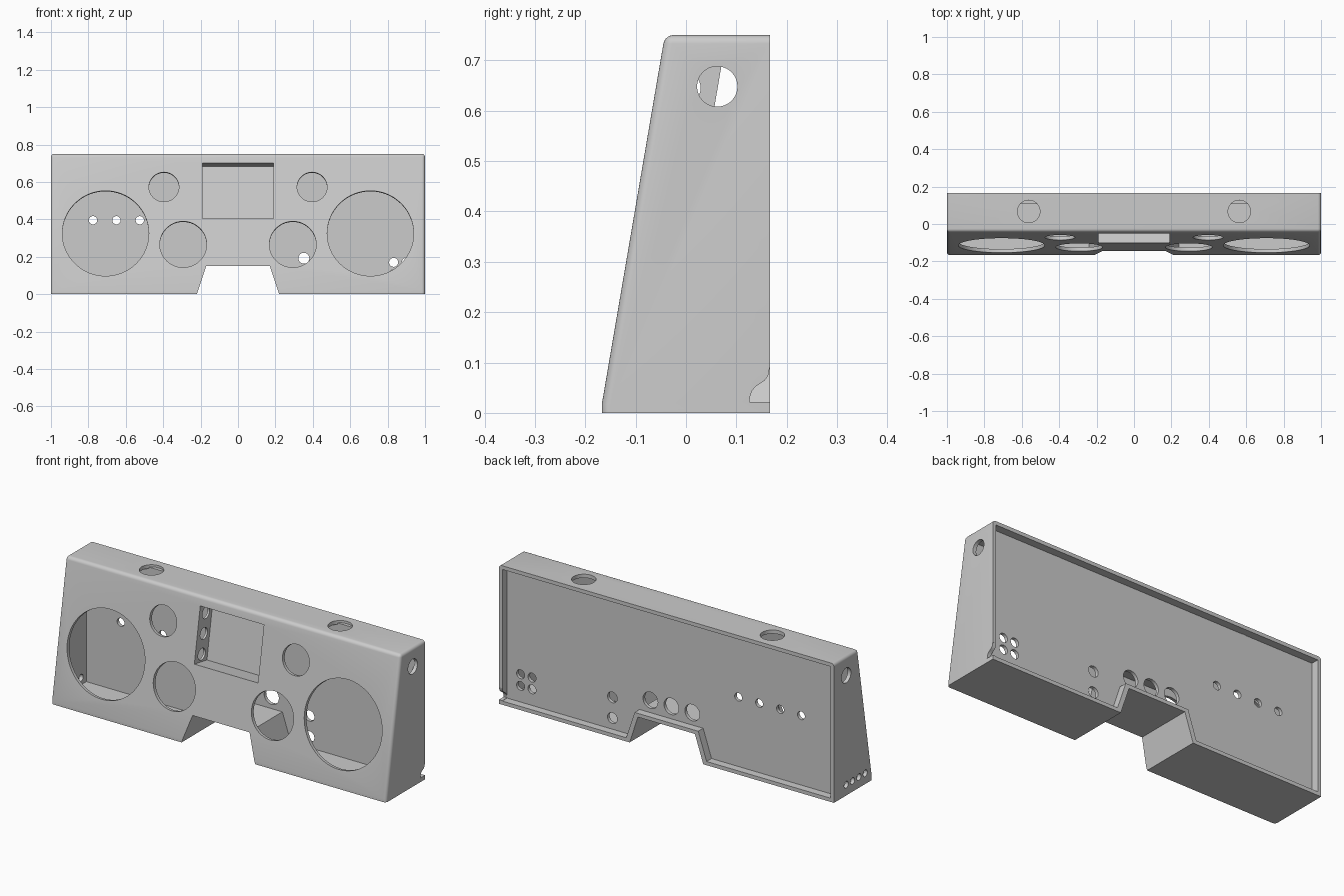
import bpy, bmesh, math
from mathutils import Vector

if "Cube" in bpy.data.objects:
    bpy.data.objects.remove(bpy.data.objects["Cube"])

T = 0.02                                   # wall thickness
HW, H, YB = 1.0, 0.75, 0.167               # half width, height, back plane


def front_y(z):                            # sloping front face
    return -0.167 + (z - 0.018) * 0.125 / 0.732


SLOPE = Vector((0, 0.125, 0.732)).normalized()
INWARD = Vector((0, 0.732, -0.125)).normalized()


def make_object(name, bm):
    bmesh.ops.recalc_face_normals(bm, faces=bm.faces)
    me = bpy.data.meshes.new(name)
    bm.to_mesh(me)
    bm.free()
    ob = bpy.data.objects.new(name, me)
    bpy.context.collection.objects.link(ob)
    return ob


def prism_bm(profile, lo, hi, axis):
    """Extrude a (y,z) profile along x, or an (x,z) profile along y."""
    def pt(a, b, t):
        return (t, a, b) if axis == 'x' else (a, t, b)
    bm = bmesh.new()
    f = bm.faces.new([bm.verts.new(pt(a, b, lo)) for a, b in profile])
    g = bmesh.ops.extrude_face_region(bm, geom=[f])['geom']
    move = Vector(pt(0, 0, hi - lo))
    bmesh.ops.translate(bm, vec=move, verts=[v for v in g if isinstance(v, bmesh.types.BMVert)])
    return bm


def prism(name, *args):
    return make_object(name, prism_bm(*args))


def cut(target, cutter):
    m = target.modifiers.new('cut', 'BOOLEAN')
    m.operation, m.solver, m.object = 'DIFFERENCE', 'EXACT', cutter
    bpy.context.view_layer.objects.active = target
    bpy.ops.object.modifier_apply(modifier=m.name)
    bpy.data.objects.remove(cutter)


def drill(target, center, direction, radius, depth=0.1):
    bm = bmesh.new()
    rot = Vector(direction).to_track_quat('Z', 'Y').to_matrix().to_4x4()
    rot.translation = Vector(center)
    bmesh.ops.create_cone(bm, cap_ends=True, segments=64, radius1=radius,
                          radius2=radius, depth=depth, matrix=rot)
    cut(target, make_object('drill', bm))


def notch(o):                              # bottom centre notch, grown by o
    a, b = 0.22 + 0.1 / 3 + o, 0.17 + o
    top = 0.15 + o
    a += o / 3
    return prism('notch', [(-a, -0.1), (a, -0.1), (b, top), (-b, top)], -0.4, 0.4, 'y')


def pocket(half, grow, depth):             # window pocket square to the front face
    lo = Vector((0, front_y(0.405), 0.405)) - SLOPE * grow
    hi = Vector((0, front_y(0.70), 0.70)) + SLOPE * grow
    pts = [lo - INWARD * 0.04, lo + INWARD * depth, hi + INWARD * depth, hi - INWARD * 0.04]
    return prism('pocket', [(p.y, p.z) for p in pts], -half, half, 'x')


# Outer body with rounded front and top-side edges
bm = prism_bm([(-YB, 0), (-YB, 0.018), (front_y(H), H), (YB, H), (YB, 0)], -HW, HW, 'x')


def is_rounded(e):
    p, q = (v.co for v in e.verts)
    at_side = abs(p.x - q.x) < 1e-5
    on_front = max(p.y - front_y(p.z), q.y - front_y(q.z)) < 0.005
    on_top = min(p.z, q.z) > H - 0.001
    if at_side:
        return on_front or on_top
    return on_front and on_top


bmesh.ops.bevel(bm, geom=[e for e in bm.edges if is_rounded(e)], offset=0.017,
                segments=5, profile=0.5, affect='EDGES', clamp_overlap=True)
body = make_object('speaker_housing', bm)

# Inner cavity, leaving walls around the notch and the window pocket
zt = H - T
cavity = prism('cavity', [(front_y(T) + T, T), (front_y(zt) + T, zt), (0.25, zt), (0.25, T)],
               -HW + T, HW - T, 'x')
cut(cavity, notch(T))
cut(cavity, pocket(0.202, 0.012, 0.121))
cut(body, cavity)
cut(body, notch(0))
cut(body, pocket(0.19, 0, 0.109))

# Front openings: large, medium and small, mirrored
for x, z, r in ((0.708, 0.325, 0.231), (0.293, 0.266, 0.125), (0.396, 0.573, 0.08)):
    for s in (-1, 1):
        drill(body, (s * x, front_y(z), z), INWARD, r, 0.09)

# Handle holes in both sides and in the top
for s in (-1, 1):
    drill(body, (s * HW, 0.062, 0.648), (1, 0, 0), 0.04)
    drill(body, (s * 0.563, 0.067, H), (0, 0, 1), 0.06)
    # Holes through the pocket side walls
    for z in (0.645, 0.54, 0.435):
        drill(body, (s * 0.196, front_y(z) + 0.058, z), (1, 0, 0), 0.031, 0.05)

# Row of small holes low on the left side
for i in range(4):
    drill(body, (-HW, 0.062 - 0.054 * i, 0.058), (1, 0, 0), 0.018)

# S-curved cable cut-out at the lower back of the right side
cut(body, prism('cable_cut', [(0.2, 0.022), (0.126, 0.022), (0.127, 0.032), (0.131, 0.044),
                              (0.138, 0.052), (0.147, 0.058), (0.156, 0.064), (0.163, 0.074),
                              (0.166, 0.09), (0.2, 0.09)], 0.95, 1.05, 'x'))

# Recessed back panel
panel = prism('back_panel', [(0.107, 0.012), (0.107, 0.738), (0.125, 0.738), (0.125, 0.012)],
              -0.988, 0.988, 'x')
cut(panel, notch(0.01))
holes = [(x, z, 0.024) for x in (0.832, 0.9) for z in (0.17, 0.107)]
holes += [(0.352, z, 0.029) for z in (0.192, 0.08)]
holes += [(x, 0.237, 0.044) for x in (-0.125, 0, 0.125)]
holes += [(x, 0.395, 0.022) for x in (-0.4, -0.525, -0.65, -0.775)]
for x, z, r in holes:
    drill(panel, (x, 0.116, z), (0, 1, 0), r)

# Smooth curved surfaces, keep edges sharp
for ob in (body, panel):
    bpy.ops.object.select_all(action='DESELECT')
    ob.select_set(True)
    bpy.context.view_layer.objects.active = ob
    bpy.ops.object.shade_smooth_by_angle(angle=math.radians(25))
